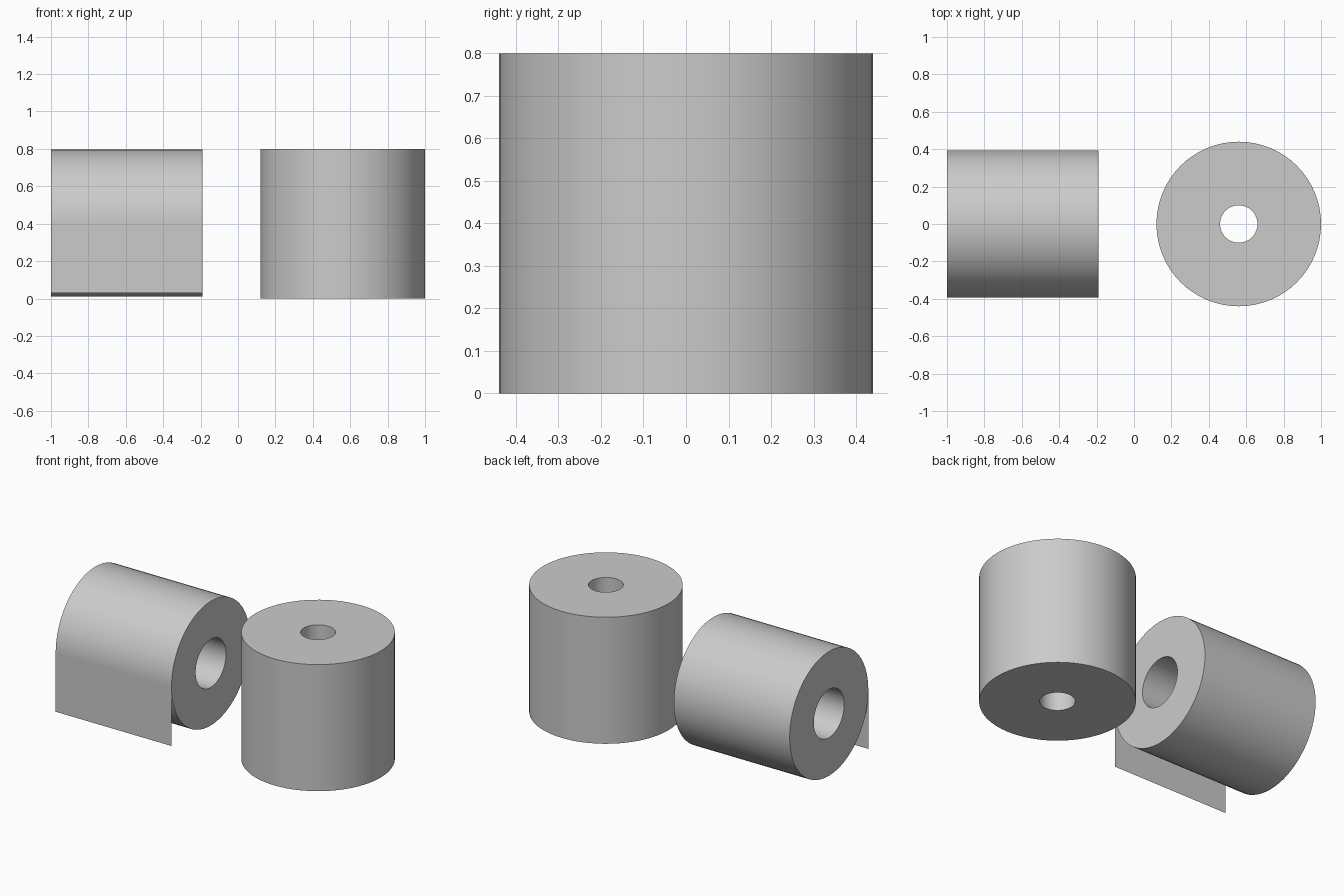
import bpy, bmesh, math
from mathutils import Matrix

cube = bpy.data.objects.get("Cube")
if cube:
    bpy.data.objects.remove(cube, do_unlink=True)

GREY = (0.6, 0.6, 0.6, 1)
paper = bpy.data.materials.new("paper_grey")
paper.use_nodes = True
paper.diffuse_color = GREY
paper.node_tree.nodes["Principled BSDF"].inputs["Base Color"].default_value = GREY


def add_object(name, bm):
    bmesh.ops.recalc_face_normals(bm, faces=bm.faces)
    mesh = bpy.data.meshes.new(name)
    bm.to_mesh(mesh)
    bm.free()
    mesh.materials.append(paper)
    obj = bpy.data.objects.new(name, mesh)
    bpy.context.collection.objects.link(obj)
    return obj


def roll(name, outer, inner, length, matrix, sides=64):
    """Hollow tube: a rectangular section spun around the z axis."""
    bm = bmesh.new()
    h = length / 2
    section = [bm.verts.new((r, 0, z)) for r, z in
               ((inner, -h), (outer, -h), (outer, h), (inner, h))]
    edges = [bm.edges.new((section[i], section[(i + 1) % 4])) for i in range(4)]
    bmesh.ops.spin(bm, geom=section + edges, cent=(0, 0, 0), axis=(0, 0, 1),
                   angle=math.tau, steps=sides, use_merge=True)
    bmesh.ops.remove_doubles(bm, verts=bm.verts, dist=1e-4)
    bm.transform(matrix)
    obj = add_object(name, bm)
    bpy.ops.object.select_all(action='DESELECT')
    obj.select_set(True)
    bpy.context.view_layer.objects.active = obj
    bpy.ops.object.shade_smooth_by_angle(angle=math.radians(30))


# Standing roll with a narrow core
roll("standing_roll", 0.44, 0.10, 0.80, Matrix.Translation((0.56, 0, 0.40)))

# Lying roll with a wider core
RADIUS, LEFT, RIGHT, AXIS_Z = 0.393, -1.0, -0.19, 0.403
roll("lying_roll", RADIUS, 0.152, RIGHT - LEFT,
     Matrix.Translation(((LEFT + RIGHT) / 2, 0, AXIS_Z))
     @ Matrix.Rotation(math.pi / 2, 4, 'Y'))

# Loose sheet hanging from the front of the lying roll
bm = bmesh.new()
bm.faces.new([bm.verts.new((x, -RADIUS, z)) for x, z in
              ((LEFT, 0.03), (RIGHT, 0.03), (RIGHT, AXIS_Z), (LEFT, AXIS_Z))])
bmesh.ops.recalc_face_normals(bm, faces=bm.faces)
sheet = add_object("loose_sheet", bm)
if sheet.data.polygons[0].normal.y > 0:
    sheet.data.flip_normals()
